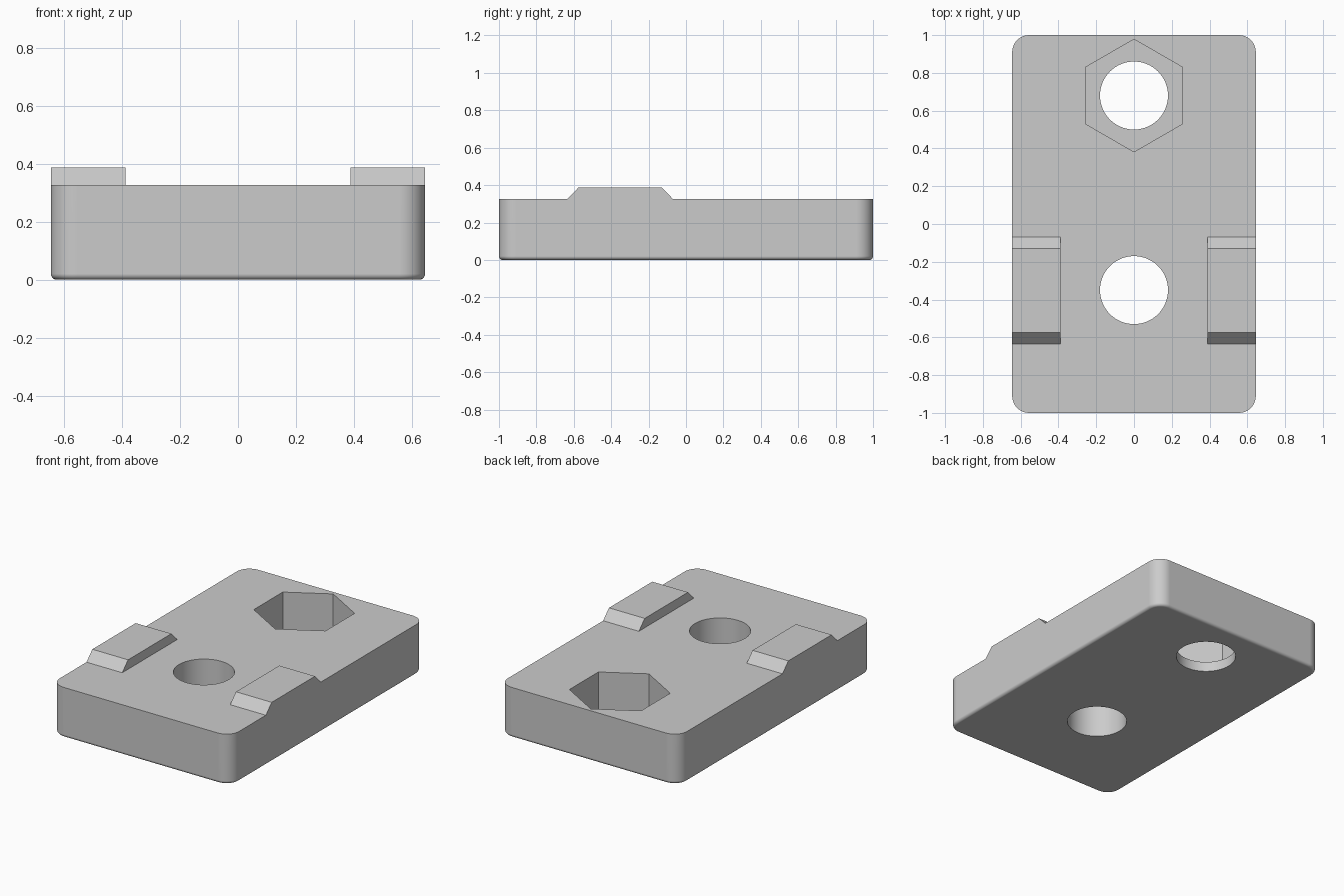
import bpy, bmesh, math
from mathutils import Matrix

cube = bpy.data.objects.get("Cube")
if cube:
    bpy.data.objects.remove(cube, do_unlink=True)

HALF_X, HALF_Y, HEIGHT = 0.645, 1.0, 0.326
CORNER, EDGE = 0.09, 0.02

grey = bpy.data.materials.new("plain grey")
grey.use_nodes = True
colour = (0.6, 0.6, 0.6, 1)
grey.diffuse_color = colour
grey.node_tree.nodes["Principled BSDF"].inputs["Base Color"].default_value = colour


def make_object(name, bm):
    bmesh.ops.recalc_face_normals(bm, faces=bm.faces)
    mesh = bpy.data.meshes.new(name)
    bm.to_mesh(mesh)
    bm.free()
    mesh.materials.append(grey)
    obj = bpy.data.objects.new(name, mesh)
    bpy.context.collection.objects.link(obj)
    return obj


def extruded(name, points, direction):
    """Closed prism from a flat outline."""
    bm = bmesh.new()
    face = bm.faces.new([bm.verts.new(p) for p in points])
    result = bmesh.ops.extrude_face_region(bm, geom=[face], use_keep_orig=True)
    moved = [v for v in result["geom"] if isinstance(v, bmesh.types.BMVert)]
    bmesh.ops.translate(bm, verts=moved, vec=direction)
    return make_object(name, bm)


def prism(name, sides, radius, y, low, high):
    """Upright prism with a corner pointing along y."""
    bm = bmesh.new()
    bmesh.ops.create_cone(
        bm, cap_ends=True, segments=sides, radius1=radius, radius2=radius,
        depth=high - low, matrix=Matrix.Translation((0, y, (low + high) / 2)))
    return make_object(name, bm)


def activate(obj):
    bpy.ops.object.select_all(action="DESELECT")
    obj.select_set(True)
    bpy.context.view_layer.objects.active = obj


def combine(target, tool, operation):
    activate(target)
    mod = target.modifiers.new(tool.name, "BOOLEAN")
    mod.operation, mod.object, mod.solver = operation, tool, "EXACT"
    bpy.ops.object.modifier_apply(modifier=mod.name)
    bpy.data.objects.remove(tool, do_unlink=True)


# Plate: box with rounded upright corners and a softened bottom rim
bm = bmesh.new()
bmesh.ops.create_cube(bm, size=1)
bmesh.ops.scale(bm, verts=bm.verts, vec=(2 * HALF_X, 2 * HALF_Y, HEIGHT))
bmesh.ops.translate(bm, verts=bm.verts, vec=(0, 0, HEIGHT / 2))
upright = [e for e in bm.edges if abs(e.verts[0].co.z - e.verts[1].co.z) > 0.1]
bmesh.ops.bevel(bm, geom=upright, offset=CORNER, segments=10, profile=0.5,
                affect="EDGES")
rim = [e for e in bm.edges if all(v.co.z < 0.001 for v in e.verts)]
bmesh.ops.bevel(bm, geom=rim, offset=EDGE, segments=5, profile=0.5,
                affect="EDGES")
plate = make_object("mounting_plate", bm)

# Raised side pads with sloped ends
pad_profile = [(-0.635, HEIGHT), (-0.575, 0.387), (-0.13, 0.387),
               (-0.07, HEIGHT), (-0.07, 0.2), (-0.635, 0.2)]
for side, name in ((-1, "right_pad"), (1, "left_pad")):
    outline = [(side * HALF_X, y, z) for y, z in pad_profile]
    combine(plate, extruded(name, outline, (-side * 0.257, 0, 0)), "UNION")

# Through holes and the hexagonal nut recess
for name, y in (("front_hole", -0.35), ("back_hole", 0.68)):
    combine(plate, prism(name, 64, 0.18, y, -0.1, 0.6), "DIFFERENCE")
combine(plate, prism("nut_recess", 6, 0.298, 0.68, 0.065, 0.6), "DIFFERENCE")

# Smooth curved walls, crisp flat faces
activate(plate)
bpy.ops.object.shade_smooth_by_angle(angle=math.radians(30))
normals = plate.modifiers.new("flat_face_normals", "WEIGHTED_NORMAL")
normals.keep_sharp = True
